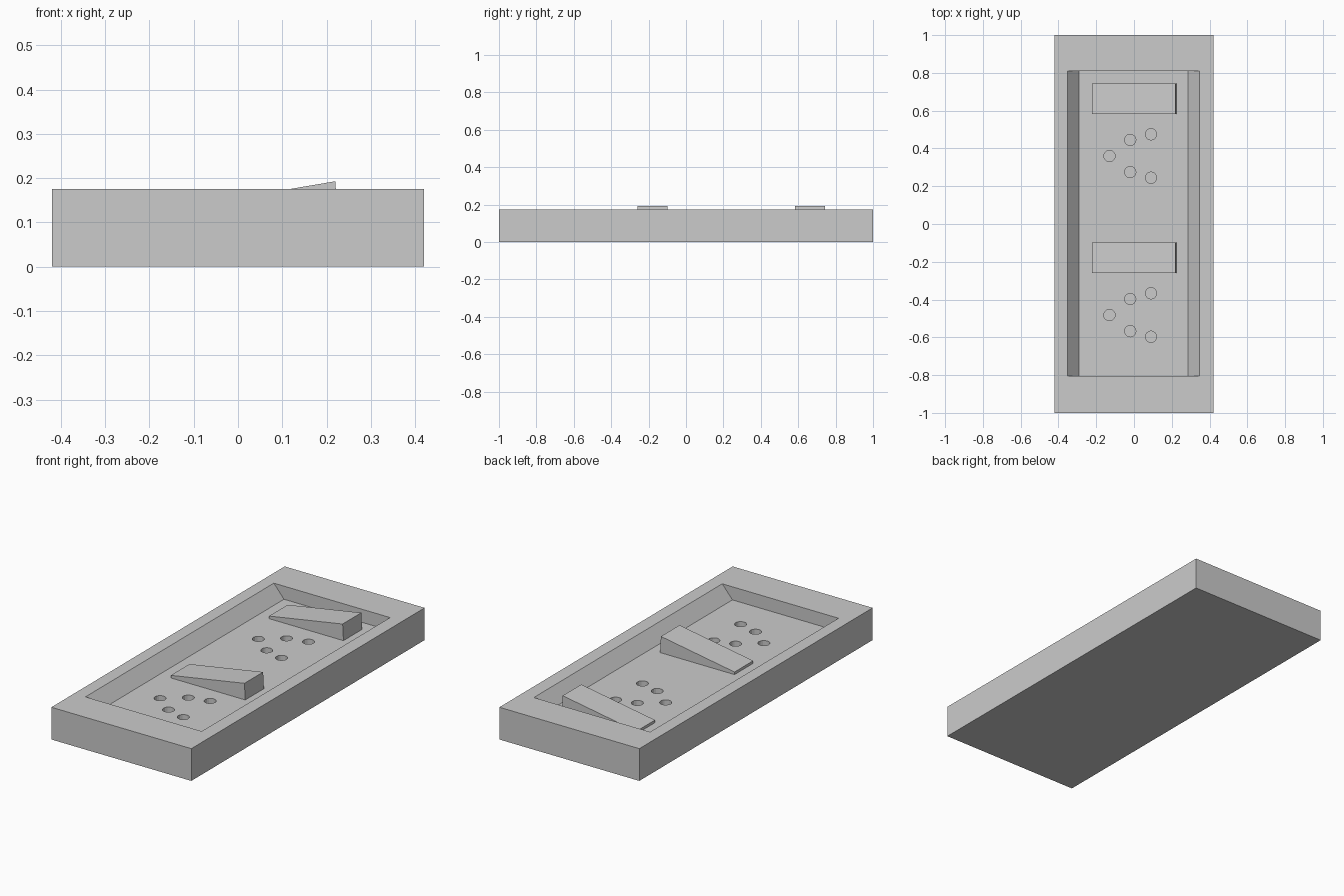
import bpy, bmesh, math
from mathutils import Matrix

if "Cube" in bpy.data.objects:
    bpy.data.objects.remove(bpy.data.objects["Cube"])

TOP, FLOOR, HOLE_BOTTOM = 0.175, 0.104, 0.05
STATION_OFFSETS = (0.0, -0.842)


def prism(name, profile, y0, y1):
    """Extrude an x-z profile along y."""
    bm = bmesh.new()
    face = bm.faces.new([bm.verts.new((x, y0, z)) for x, z in profile])
    ext = bmesh.ops.extrude_face_region(bm, geom=[face])
    new = [v for v in ext["geom"] if isinstance(v, bmesh.types.BMVert)]
    bmesh.ops.translate(bm, verts=new, vec=(0, y1 - y0, 0))
    bmesh.ops.recalc_face_normals(bm, faces=bm.faces)
    return finish(name, bm)


def finish(name, bm):
    mesh = bpy.data.meshes.new(name)
    bm.to_mesh(mesh)
    bm.free()
    obj = bpy.data.objects.new(name, mesh)
    bpy.context.collection.objects.link(obj)
    return obj


def cut(target, cutter):
    """Subtract the cutter, then remove it."""
    mod = target.modifiers.new("cut", "BOOLEAN")
    mod.operation, mod.solver, mod.object = "DIFFERENCE", "EXACT", cutter
    cutter.hide_render = True
    bpy.context.view_layer.objects.active = target
    bpy.ops.object.modifier_apply(modifier=mod.name)
    bpy.data.objects.remove(cutter, do_unlink=True)


# Base slab with a recess: long walls slope, end walls are vertical
tray = prism("tray", [(-0.42, 0), (0.42, 0), (0.42, TOP), (-0.42, TOP)], -1, 1)
rise, run = TOP - FLOOR, 0.061
k = 1.5  # extend the slope above the rim for a clean cut
recess = [(-0.291, FLOOR), (0.285, FLOOR),
          (0.285 + run * k, FLOOR + rise * k), (-0.291 - run * k, FLOOR + rise * k)]
cut(tray, prism("recess_cutter", recess, -0.805, 0.81))

# Groups of five blind holes in the recess floor
bm = bmesh.new()
height = TOP - HOLE_BOTTOM
for offset in STATION_OFFSETS:
    for x, dy in ((0.09, 0.115), (-0.02, 0.085), (-0.13, 0.0),
                  (-0.02, -0.085), (0.09, -0.115)):
        bmesh.ops.create_cone(
            bm, cap_ends=True, segments=16, radius1=0.03, radius2=0.03, depth=height,
            matrix=Matrix.Translation((x, 0.36 + dy + offset, HOLE_BOTTOM + height / 2)))
cut(tray, finish("hole_cutter", bm))

# Sloping foot pedals, one per station
for i, offset in enumerate(STATION_OFFSETS):
    pedal = [(-0.222, FLOOR - 0.005), (0.225, FLOOR - 0.005),
             (0.22, 0.193), (-0.222, 0.118)]
    prism(f"wedge_{i + 1}", pedal, 0.58 + offset + 0.003, 0.74 + offset + 0.003)
